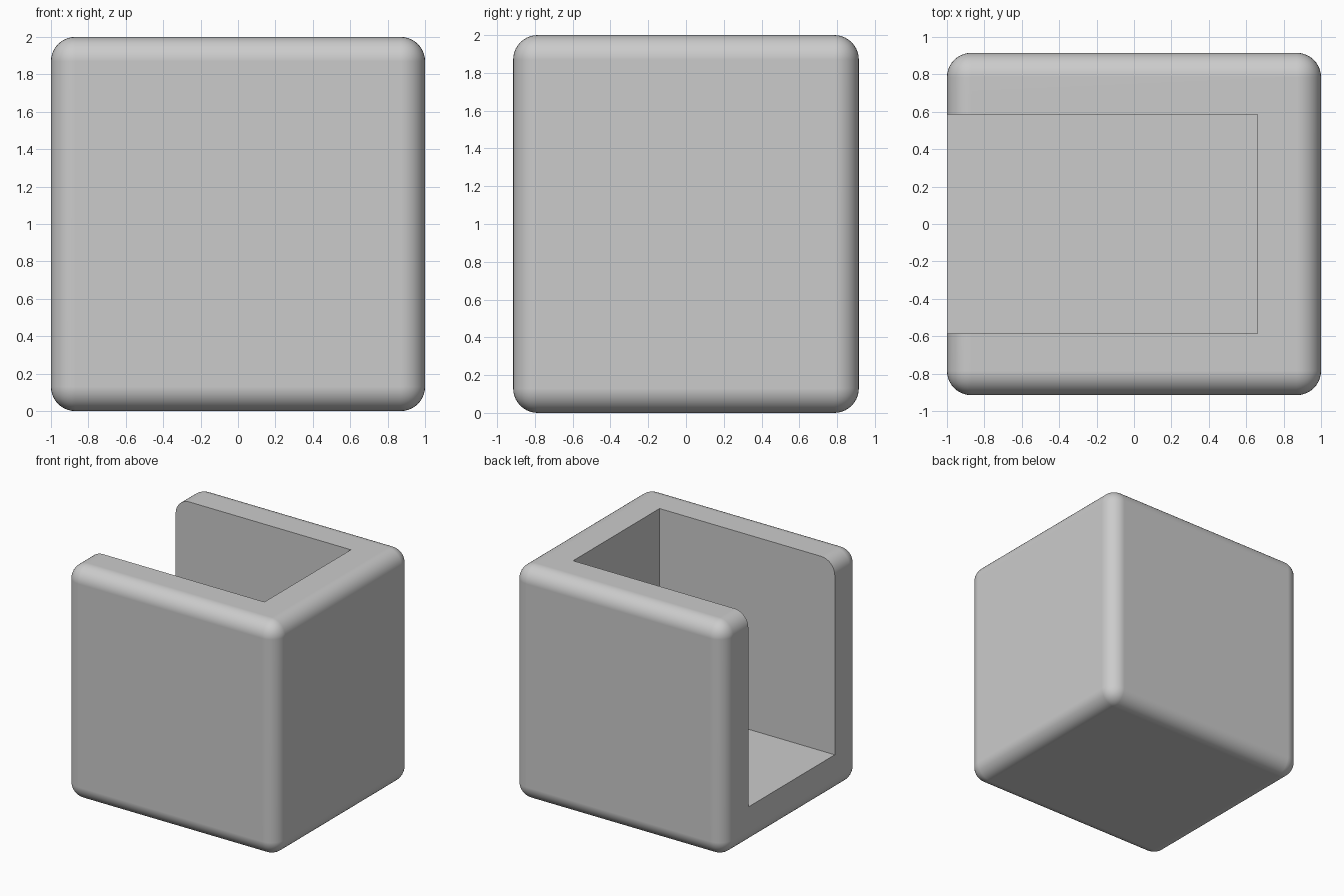
import bpy
import math

default = bpy.data.objects.get("Cube")
if default:
    bpy.data.objects.remove(default, do_unlink=True)

HALF_Y = 0.915   # half depth of the block
WALL = 0.335     # wall and floor thickness
ROUND = 0.13     # outer edge radius


def box(name, low, high):
    """Axis-aligned box between two corners."""
    centre = [(a + b) / 2 for a, b in zip(low, high)]
    bpy.ops.mesh.primitive_cube_add(size=1, location=centre)
    obj = bpy.context.object
    obj.name = name
    obj.scale = [b - a for a, b in zip(low, high)]
    bpy.ops.object.transform_apply(location=True, rotation=False, scale=True)
    return obj


# Plain grey material
grey = bpy.data.materials.new("light grey")
grey.use_nodes = True
grey.diffuse_color = (0.6, 0.6, 0.6, 1)
grey.node_tree.nodes["Principled BSDF"].inputs["Base Color"].default_value = (0.6, 0.6, 0.6, 1)

# Slot cutter, open at the top and at the -x side
inner = HALF_Y - WALL + 0.005
cutter = box("slot_cutter", (-1.5, -inner, WALL), (1 - WALL - 0.005, inner, 2.5))
cutter.data.materials.append(grey)
cutter.hide_render = True

# Rounded block with the slot cut out
block = box("slotted_block", (-1, -HALF_Y, 0), (1, HALF_Y, 2))
block.data.materials.append(grey)
bevel = block.modifiers.new("rounded_edges", 'BEVEL')
bevel.width = ROUND
bevel.segments = 10
cut = block.modifiers.new("slot", 'BOOLEAN')
cut.operation = 'DIFFERENCE'
cut.solver = 'EXACT'
cut.object = cutter
for name in ("rounded_edges", "slot"):
    bpy.ops.object.modifier_apply(modifier=name)
bpy.data.objects.remove(cutter, do_unlink=True)

# Smooth rounding, crisp slot edges, flat large faces
bpy.ops.object.shade_smooth_by_angle(angle=math.radians(30))
normals = block.modifiers.new("flat_faces", 'WEIGHTED_NORMAL')
normals.keep_sharp = True
